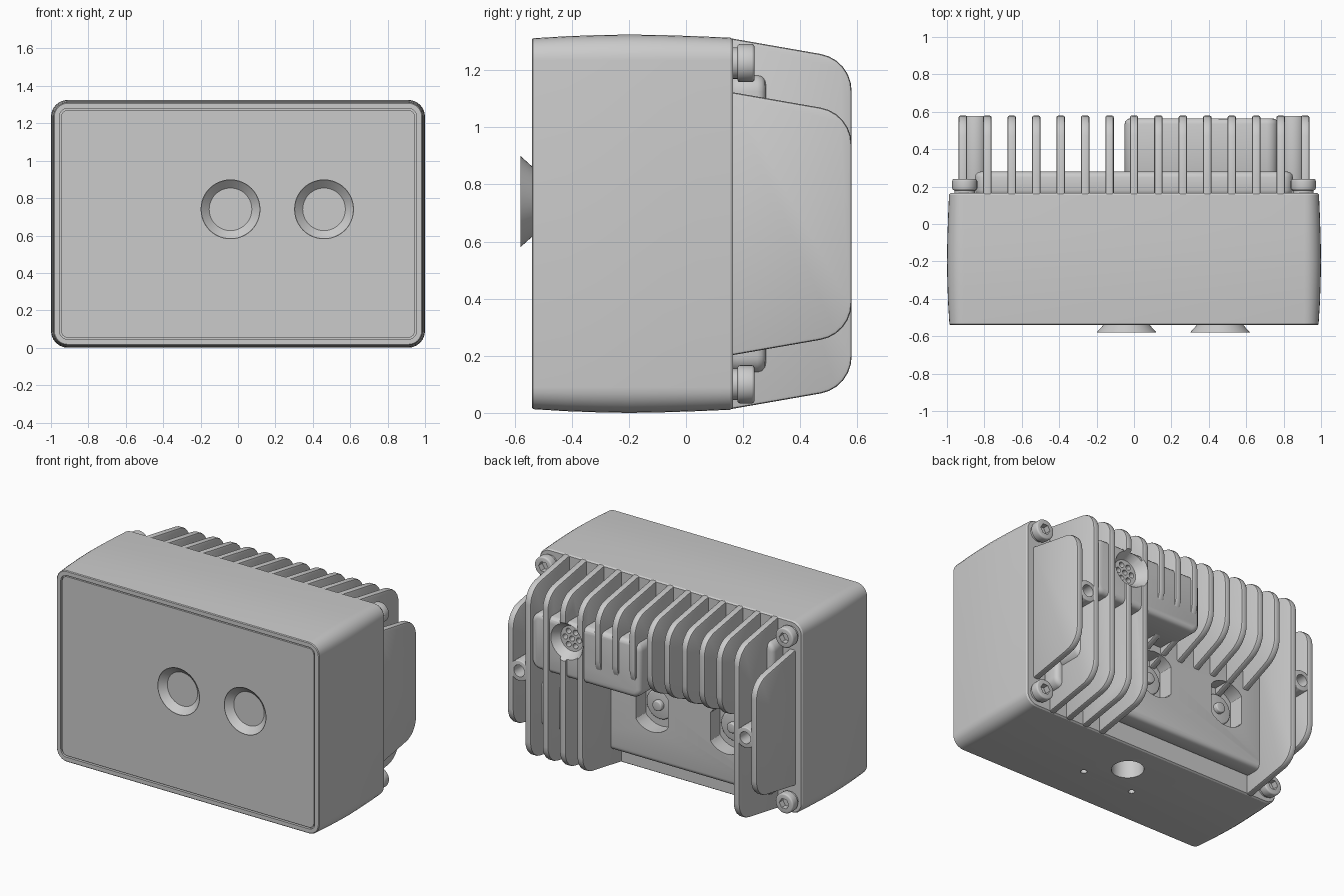
import bpy, bmesh, math
from mathutils import Vector

if "Cube" in bpy.data.objects:
    bpy.data.objects.remove(bpy.data.objects["Cube"])

ZC = 0.6625  # mid height


def loft(name, rings, bevel=0.0, cuts=(), segs=3):
    """Skin a list of equal-length point rings, cap both ends, bevel, cut, shade."""
    bm = bmesh.new()
    vs = [[bm.verts.new(p) for p in r] for r in rings]
    n = len(vs[0])
    for a, b in zip(vs, vs[1:]):
        for i in range(n):
            bm.faces.new((a[i], a[(i + 1) % n], b[(i + 1) % n], b[i]))
    bm.faces.new(vs[0][::-1])
    bm.faces.new(vs[-1])
    bmesh.ops.recalc_face_normals(bm, faces=bm.faces[:])
    me = bpy.data.meshes.new(name)
    bm.to_mesh(me)
    bm.free()
    ob = bpy.data.objects.new(name, me)
    bpy.context.collection.objects.link(ob)
    bpy.ops.object.select_all(action='DESELECT')
    ob.select_set(True)
    bpy.context.view_layer.objects.active = ob
    if bevel:
        m = ob.modifiers.new("bevel", 'BEVEL')
        m.width, m.segments = bevel, segs
        m.limit_method, m.angle_limit = 'ANGLE', math.radians(40)
    for c in cuts:
        m = ob.modifiers.new("cut", 'BOOLEAN')
        m.operation, m.solver, m.object = 'DIFFERENCE', 'EXACT', c
    for m in list(ob.modifiers):
        bpy.ops.object.modifier_apply(modifier=m.name)
    bpy.ops.object.shade_smooth_by_angle(angle=math.radians(32))
    return ob


def rounded(pts, trims, n=6):
    """Round polygon corners with arcs; trims = distance cut from each corner."""
    out = []
    for i, (p, t) in enumerate(zip(pts, trims)):
        p, a, b = Vector(p), Vector(pts[i - 1]), Vector(pts[(i + 1) % len(pts)])
        if not t:
            out.append(p)
            continue
        d1, d2 = (a - p).normalized(), (b - p).normalized()
        w = math.sin(d1.angle(d2) / 2)
        for k in range(n + 1):
            u = k / n
            c0, c1, c2 = (1 - u) ** 2, 2 * u * (1 - u) * w, u * u
            out.append(((p + d1 * t) * c0 + p * c1 + (p + d2 * t) * c2) / (c0 + c1 + c2))
    return out


def rect(x0, x1, z0, z1, r, y):
    pts = rounded([(x0, z0), (x1, z0), (x1, z1), (x0, z1)], [r] * 4)
    return [(p.x, y, p.y) for p in pts]


def circle(x, z, r, y, n=32):
    return [(x + r * math.cos(math.tau * i / n), y, z + r * math.sin(math.tau * i / n)) for i in range(n)]


def rod(name, x, z, r, y0, y1, n=32, **kw):
    return loft(name, [circle(x, z, r, y0, n), circle(x, z, r, y1, n)], **kw)


def block(name, x0, x1, z0, z1, r, y0, y1, **kw):
    return loft(name, [rect(x0, x1, z0, z1, r, y0), rect(x0, x1, z0, z1, r, y1)], **kw)


cutters = []


def cutter(ob):
    ob.hide_render = True
    cutters.append(ob)
    return ob


# main housing: slightly barrelled, with a groove around the front panel
def disc_cut(x, y, r):
    ring = lambda z: [(px, pz + y, z) for px, _, pz in circle(x, 0, r, 0)]
    return cutter(loft("cutter", [ring(-0.1), ring(0.16)]))


mount_cuts = [disc_cut(0, -0.06, 0.1), disc_cut(0.19, -0.25, 0.02), disc_cut(-0.19, -0.25, 0.02)]
profile = [(0.054, -0.537), (0.054, -0.522), (0.045, -0.522), (0.045, -0.54), (0.018, -0.54), (0.013, -0.535),
           (0.006, -0.42), (0.002, -0.31), (0, -0.2), (0.002, -0.08), (0.006, 0.04), (0.011, 0.155), (0.018, 0.165)]
loft("housing", [rect(-1 + i, 1 - i, i, 1.325 - i, max(0.09 - i, 0.02), y) for i, y in profile], cuts=mount_cuts)

# flared lens cups on the front
for i, x in enumerate((-0.04, 0.46)):
    loft(f"lens_cup_{i + 1}", [circle(x, 0.74, r, y, 48) for r, y in
         ((0.115, -0.53), (0.16, -0.58), (0.157, -0.58), (0.114, -0.539))])

# heat sink core with two flat-sided connector openings
ports = []
for x in (0.06, -0.5):
    ports.append(cutter(loft("cutter", [
        [(x + max(-0.12, min(0.12, px)), y, pz) for px, _, pz in circle(0, 0.5, 0.155, 0, 48)]
        for y in (0.175, 0.4)])))
    rod("connector_socket", x, 0.5, 0.1, 0.15, 0.2, bevel=0.01)
    rod("connector_pin", x, 0.5, 0.035, 0.15, 0.23, bevel=0.008)
block("heat_sink_core", -0.85, 0.85, 0.14, 1.185, 0.06, 0.15, 0.28, bevel=0.03, cuts=ports)

# vent: conical bowl plus seven small holes
VX, VZ = 0.5, 0.95
vent = [cutter(loft("cutter", [circle(VX, VZ, 0.085, 0.51), circle(VX, VZ, 0.15, 0.61)]))]
for k in range(7):
    a, d = math.tau * k / 6, 0.052 if k < 6 else 0
    vent.append(cutter(rod("cutter", VX + d * math.cos(a), VZ + d * math.sin(a), 0.018, 0.46, 0.53, n=16)))
block("vent_block", -0.05, 0.77, 0.70, 1.08, 0.06, 0.25, 0.565, bevel=0.03, cuts=vent)
block("lower_block", 0.53, 0.83, 0.26, 0.58, 0.08, 0.25, 0.46, bevel=0.04)


# cooling fins
def fin(name, x, z0, z1, rise, cuts=()):
    pts = rounded([(0.15, z0), (0.58, z0 + rise), (0.58, z1 - 0.075), (0.15, z1)], [0, 0.11, 0.11, 0])
    loft(name, [[(x + s, p.x, p.y) for p in pts] for s in (-0.0225, 0.0225)], bevel=0.01, cuts=cuts, segs=2)


for i in range(-7, 8):
    x = i * 0.1307
    if abs(i) == 7:        # short end fins clear the screws
        fin("end_fin", x, 0.2, 1.125, 0.075)
    elif i >= 3 or i == -6:  # full height
        fin("tall_fin", x, 0.012, 1.313, 0.075, vent if 3 <= i <= 5 else ())
    else:                  # cut short above the connector bay
        fin("short_fin", x, 0.60, 1.313, 0.18)

# side bosses and corner screws
for s in (-1, 1):
    hole = cutter(rod("cutter", s * 0.85, ZC, 0.04, 0.35, 0.7))
    rod("mounting_boss", s * 0.85, ZC, 0.07, 0.2, 0.578, bevel=0.006, cuts=[hole])
    for z in (0.1, 1.225):
        sock = cutter(rod("cutter", s * 0.905, z, 0.036, 0.2, 0.3, n=6))
        rod("screw_washer", s * 0.905, z, 0.055, 0.15, 0.19)
        rod("screw_head", s * 0.905, z, 0.067, 0.18, 0.24, bevel=0.01, cuts=[sock])

for c in cutters:
    bpy.data.objects.remove(c)
